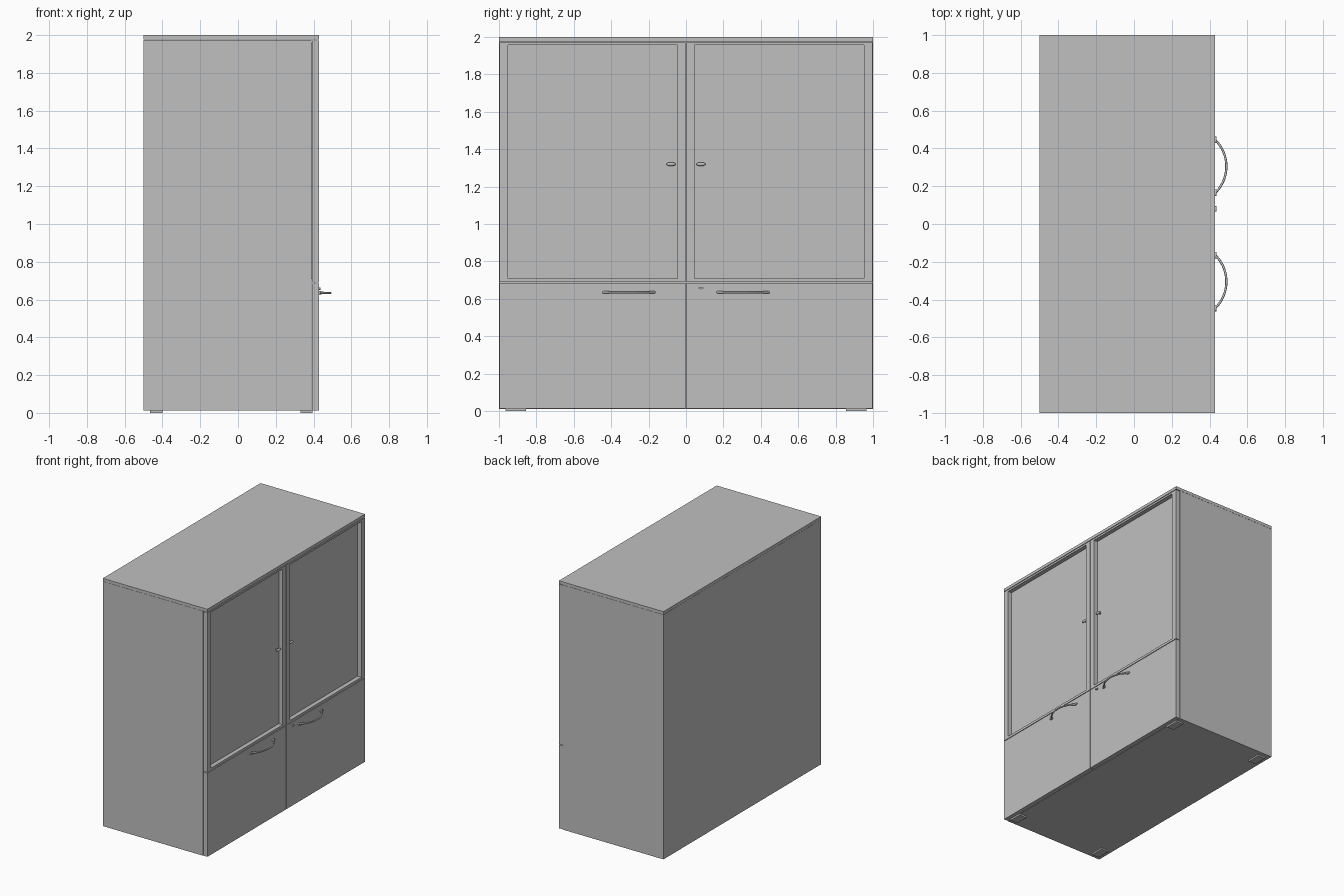
import bpy, bmesh, math
from mathutils import Matrix, Vector

cube = bpy.data.objects.get("Cube")
if cube:
    bpy.data.objects.remove(cube, do_unlink=True)

# Single flat grey
GREY = (0.527, 0.527, 0.527, 1)
grey = bpy.data.materials.new("light_grey")
grey.use_nodes = True
grey.diffuse_color = GREY
grey.node_tree.nodes["Principled BSDF"].inputs["Base Color"].default_value = GREY


def finish(name, bm, smooth=False):
    bmesh.ops.recalc_face_normals(bm, faces=bm.faces)
    mesh = bpy.data.meshes.new(name)
    for f in bm.faces:
        f.smooth = smooth and len(f.verts) <= 4
    bm.to_mesh(mesh)
    bm.free()
    mesh.materials.append(grey)
    obj = bpy.data.objects.new(name, mesh)
    bpy.context.collection.objects.link(obj)
    return obj


def box(name, x, y, z):
    bm = bmesh.new()
    size = (x[1] - x[0], y[1] - y[0], z[1] - z[0])
    mid = Vector((sum(x) / 2, sum(y) / 2, sum(z) / 2))
    bmesh.ops.create_cube(bm, size=1, matrix=Matrix.Translation(mid) @ Matrix.Diagonal((*size, 1)))
    return finish(name, bm)


def frame(name, x, y, z, inner_y, inner_z):
    """Rectangular frame made of four rings joined in a closed loop."""
    bm = bmesh.new()

    def ring(px, ry, rz):
        return [bm.verts.new((px, ry[a], rz[b])) for a, b in ((0, 0), (1, 0), (1, 1), (0, 1))]

    rings = [ring(x[0], y, z), ring(x[1], y, z),
             ring(x[1], inner_y, inner_z), ring(x[0], inner_y, inner_z)]
    for i in range(4):
        a, b = rings[i], rings[(i + 1) % 4]
        for j in range(4):
            k = (j + 1) % 4
            bm.faces.new((a[j], a[k], b[k], b[j]))
    return finish(name, bm)


def disc(bm, x, y, z, depth, width, height):
    """Oval cylinder whose axis runs along x."""
    m = (Matrix.Translation((x, y, z)) @ Matrix.Diagonal((1, width, height, 1))
         @ Matrix.Rotation(math.pi / 2, 4, 'Y'))
    bmesh.ops.create_cone(bm, cap_ends=True, segments=20, radius1=0.5, radius2=0.5,
                          depth=depth, matrix=m)


def knob(name, y, z):
    bm = bmesh.new()
    disc(bm, 0.402, y, z, 0.02, 0.014, 0.01)
    bmesh.ops.create_uvsphere(bm, u_segments=20, v_segments=12, radius=1,
                              matrix=Matrix.Translation((0.417, y, z))
                              @ Matrix.Diagonal((0.009, 0.025, 0.01, 1)))
    return finish(name, bm, True)


def handle(name, y, z):
    """Bowed bar with an oval section and flared feet."""
    bm = bmesh.new()
    rise, half, steps, sides = 0.064, 0.145, 24, 10
    radius = (half ** 2 + rise ** 2) / (2 * rise)
    sweep = math.asin(half / radius)
    centre = 0.489 - radius
    rings = []
    for i in range(steps + 1):
        t = 2 * i / steps - 1
        a = t * sweep
        flare = 1 + 0.5 * abs(t) ** 6
        ring = []
        for s in range(sides):
            b = 2 * math.pi * s / sides
            r = radius + 0.006 * math.cos(b)
            ring.append(bm.verts.new((centre + r * math.cos(a), y + r * math.sin(a),
                                      z + 0.006 * flare * math.sin(b))))
        rings.append(ring)
    for a, b in zip(rings, rings[1:]):
        for s in range(sides):
            k = (s + 1) % sides
            bm.faces.new((a[s], a[k], b[k], b[s]))
    bm.faces.new(rings[0])
    bm.faces.new(rings[-1])
    for side in (-1, 1):
        disc(bm, 0.43, y + side * (half - 0.005), z, 0.012, 0.034, 0.018)
    return finish(name, bm, True)


# Carcass and top
BACK, CARCASS, FRONT = -0.5, 0.39, 0.428
box("carcass", (BACK, CARCASS), (-1, 1), (0.012, 1.975))
box("top_board", (BACK, FRONT), (-1, 1), (1.976, 2.0))


def span(side, near, far):
    return tuple(sorted((side * near, side * far)))


for side, label in ((-1, "right"), (1, "left")):
    # Framed upper door with recessed pane
    door_y, pane_y = span(side, 0.003, 0.998), span(side, 0.045, 0.953)
    frame(f"upper_door_frame_{label}", (0.392, FRONT), door_y, (0.689, 1.971), pane_y, (0.708, 1.957))
    box(f"upper_door_pane_{label}", (0.39, 0.394), pane_y, (0.708, 1.957))
    knob(f"upper_knob_{label}", side * 0.08, 1.32)
    # Plain lower door
    box(f"lower_door_{label}", (0.392, FRONT), door_y, (0.013, 0.684))
    handle(f"lower_handle_{label}", side * 0.305, 0.635)
    # Feet
    for x, where in ((-0.465, "back"), (0.33, "front")):
        box(f"foot_{where}_{label}", (x, x + 0.065), span(side, 0.855, 0.965), (0, 0.013))

# Lock on the lower door
bm = bmesh.new()
disc(bm, 0.431, 0.08, 0.657, 0.014, 0.028, 0.012)
finish("lock", bm, True)

for obj in bpy.context.collection.objects:
    if obj.name.startswith(("lower_handle", "upper_knob", "lock")):
        bpy.ops.object.select_all(action='DESELECT')
        obj.select_set(True)
        bpy.context.view_layer.objects.active = obj
        bpy.ops.object.shade_smooth_by_angle(angle=math.radians(40))
